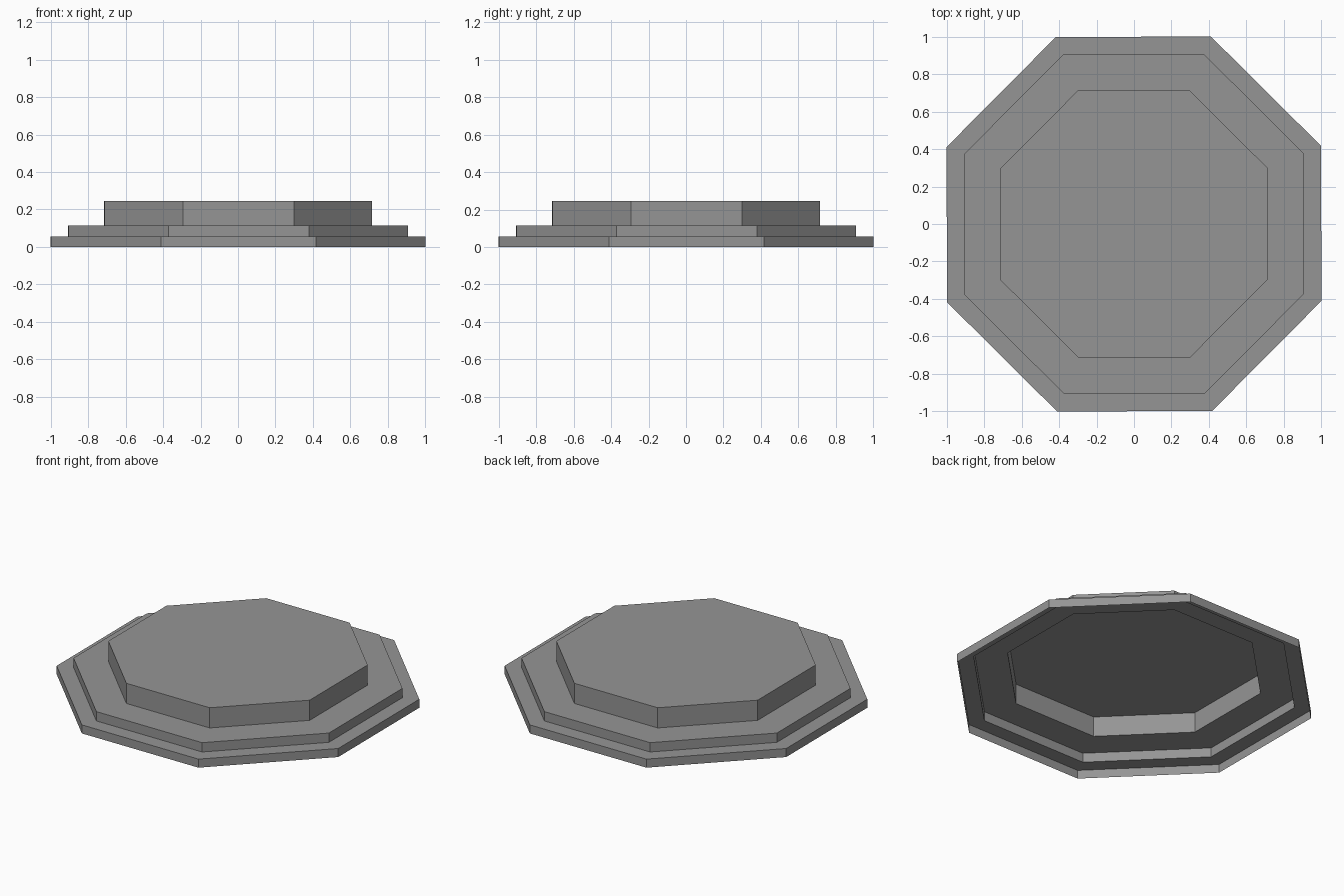
import bpy
import bmesh
from math import cos, sin, pi, radians

cube = bpy.data.objects.get("Cube")
if cube:
    bpy.data.objects.remove(cube, do_unlink=True)

# Single grey stone colour
GREY = (0.3, 0.3, 0.3, 1.0)
stone = bpy.data.materials.new("stone_grey")
stone.diffuse_color = GREY
stone.use_nodes = True
stone.node_tree.nodes["Principled BSDF"].inputs["Base Color"].default_value = GREY

SIDES = 8
TWIST = radians(0.2)

# Stepped profile: distance to the flat side, height (open underneath)
PROFILE = [
    (1.0, 0.0), (1.0, 0.055),      # bottom step
    (0.907, 0.055), (0.907, 0.115),  # middle step
    (0.715, 0.115), (0.715, 0.245),  # raised platform
]


def octagon_ring(bm, apothem, z):
    radius = apothem / cos(pi / SIDES)
    angles = [2 * pi * (i + 0.5) / SIDES + TWIST for i in range(SIDES)]
    return [bm.verts.new((radius * cos(a), radius * sin(a), z)) for a in angles]


# Hollow stepped shell: bridge successive rings, then cap the top
bm = bmesh.new()
rings = [octagon_ring(bm, r, z) for r, z in PROFILE]
for low, high in zip(rings, rings[1:]):
    for i in range(SIDES):
        j = (i + 1) % SIDES
        bm.faces.new((low[i], low[j], high[j], high[i]))
bm.faces.new(rings[-1])

mesh = bpy.data.meshes.new("stepped_octagonal_base")
bm.to_mesh(mesh)
bm.free()
mesh.materials.append(stone)
base = bpy.data.objects.new("stepped_octagonal_base", mesh)
bpy.context.collection.objects.link(base)
